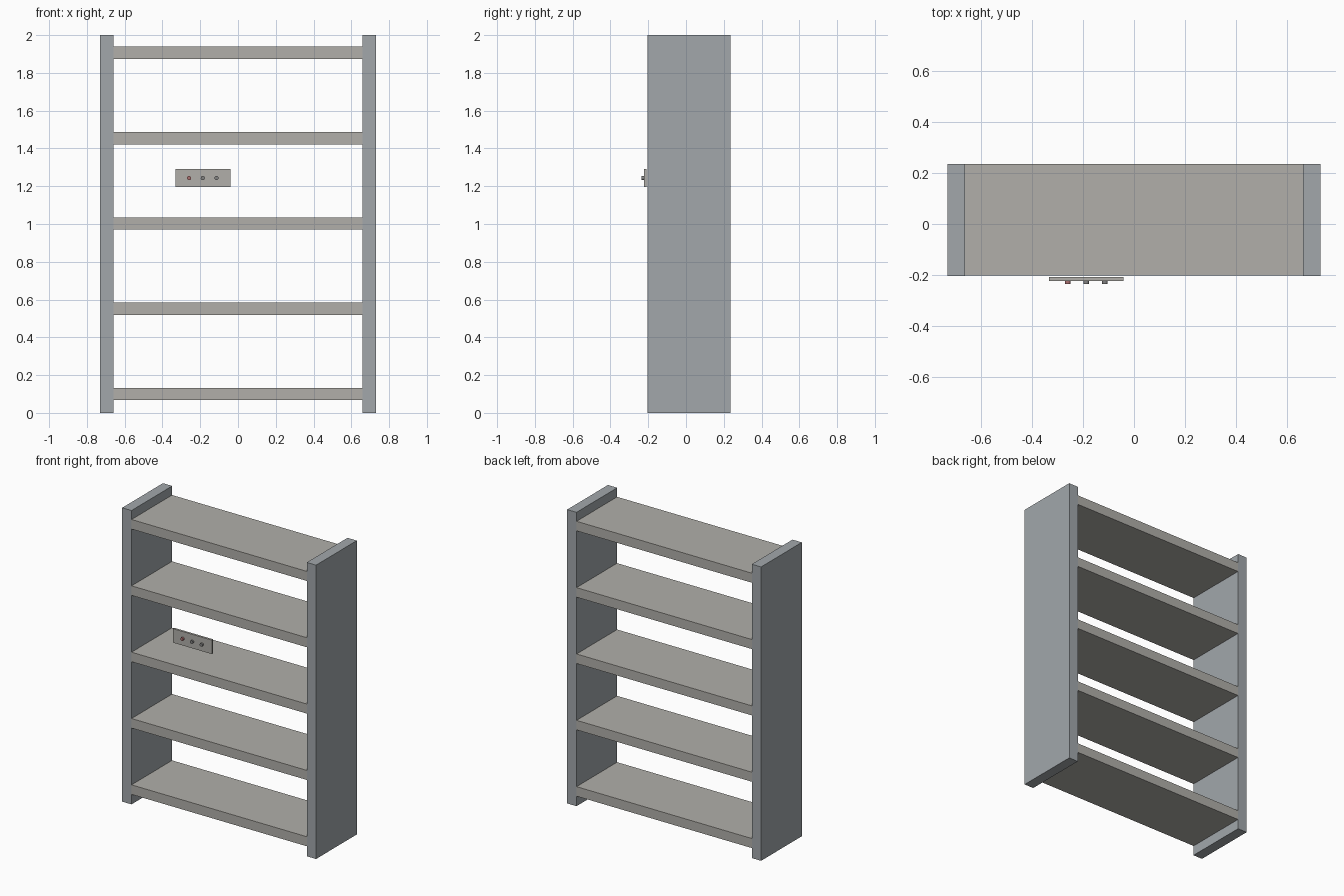
import bpy
import math

if "Cube" in bpy.data.objects:
    bpy.data.objects.remove(bpy.data.objects["Cube"])


def material(name, rgb):
    m = bpy.data.materials.new(name)
    m.diffuse_color = (*rgb, 1)
    m.use_nodes = True
    m.node_tree.nodes["Principled BSDF"].inputs["Base Color"].default_value = m.diffuse_color
    return m


def box(name, lo, hi, mat):
    bpy.ops.mesh.primitive_cube_add(
        size=1, location=[(a + b) / 2 for a, b in zip(lo, hi)])
    ob = bpy.context.object
    ob.name = name
    ob.scale = [b - a for a, b in zip(lo, hi)]
    bpy.ops.object.transform_apply(location=False, rotation=False, scale=True)
    ob.data.materials.append(mat)
    return ob


blue_grey = material("side_metal", (0.36, 0.39, 0.41))
warm_grey = material("shelf_metal", (0.44, 0.43, 0.40))
red = material("red_button", (0.40, 0.16, 0.16))
dark = material("dark_button", (0.22, 0.22, 0.22))

FRONT, BACK = -0.203, 0.235
OUTER, INNER = 0.73, 0.66

# Upright side panels
box("side_panel_left", (-OUTER, FRONT, 0), (-INNER, BACK, 2), blue_grey)
box("side_panel_right", (INNER, FRONT, 0), (OUTER, BACK, 2), blue_grey)

# Shelves, housed through the side panels (a hair inside their faces)
for i in range(5):
    z = 0.1 + i * 0.4515
    box(f"shelf_{i + 1}", (-OUTER + 0.001, FRONT + 0.001, z - 0.0325),
        (OUTER - 0.001, BACK - 0.001, z + 0.0325), warm_grey)

# Control plate in front of the shelves
box("control_plate", (-0.332, -0.223, 1.196), (-0.041, -0.208, 1.291), warm_grey)

# Round buttons on the plate
for i, mat in enumerate((red, dark, dark)):
    bpy.ops.mesh.primitive_cylinder_add(
        vertices=16, radius=0.011, depth=0.014,
        location=(-0.259 + i * 0.0725, -0.228, 1.243),
        rotation=(math.pi / 2, 0, 0))
    button = bpy.context.object
    button.name = f"button_{i + 1}"
    button.data.materials.append(mat)
    bpy.ops.object.shade_smooth_by_angle(angle=math.radians(40))
